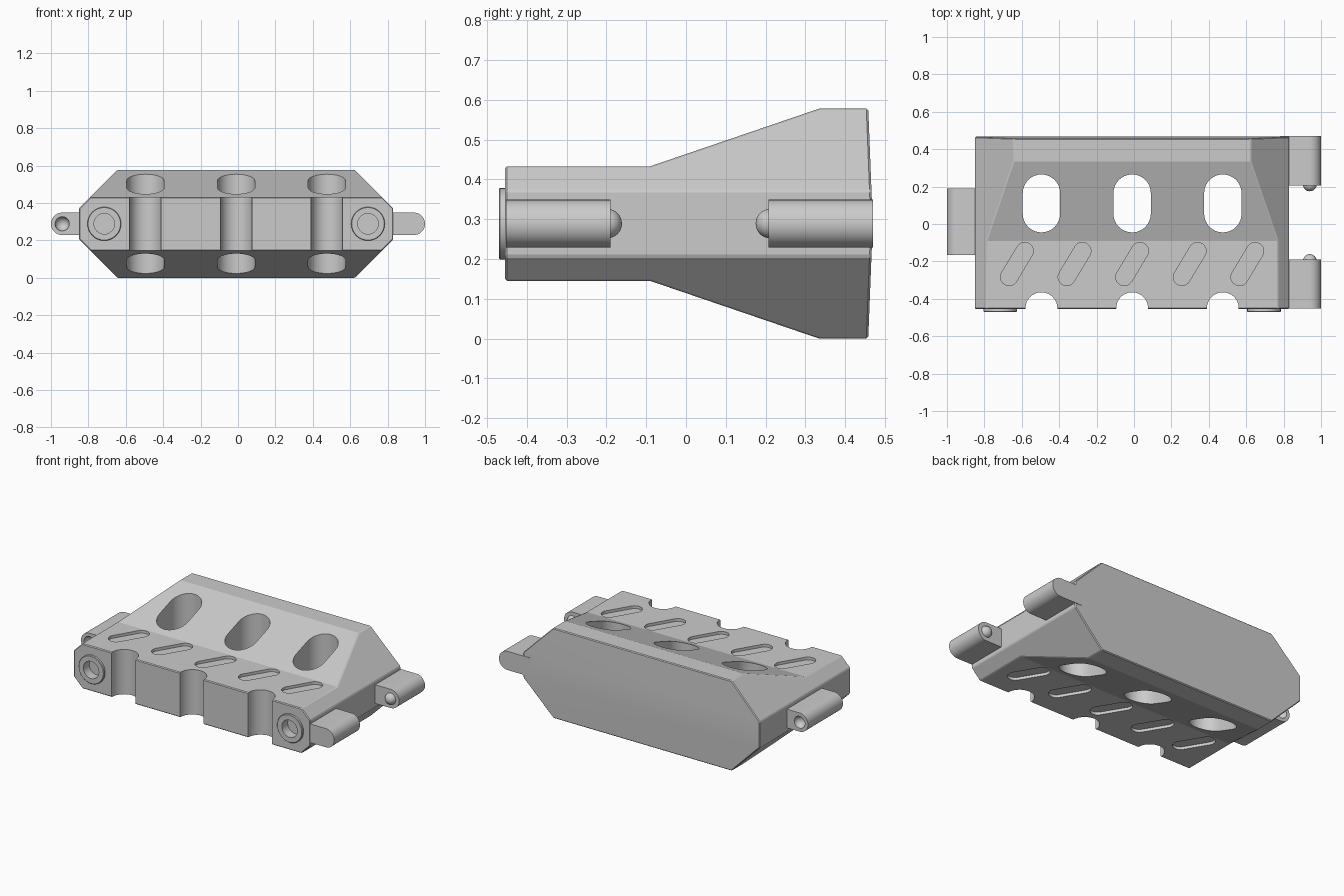
import bpy, bmesh, math
from mathutils import Matrix

if "Cube" in bpy.data.objects:
    bpy.data.objects.remove(bpy.data.objects["Cube"])

grey = bpy.data.materials.new("plain grey")
grey.diffuse_color = (0.6, 0.6, 0.6, 1)
grey.use_nodes = True
grey.node_tree.nodes["Principled BSDF"].inputs["Base Color"].default_value = (0.6, 0.6, 0.6, 1)

MID_X, MID_Z = -0.01, 0.289
AXIS = {"x": lambda u, v, w: (w, u, v),
        "y": lambda u, v, w: (u, w, v),
        "z": lambda u, v, w: (u, v, w)}


def finish(name, bm):
    """Turn all faces outward and make an object."""
    bm.normal_update()
    bmesh.ops.recalc_face_normals(bm, faces=bm.faces)
    if bm.calc_volume(signed=True) < 0:
        bmesh.ops.reverse_faces(bm, faces=bm.faces)
    mesh = bpy.data.meshes.new(name)
    bm.to_mesh(mesh)
    bm.free()
    mesh.materials.append(grey)
    ob = bpy.data.objects.new(name, mesh)
    bpy.context.collection.objects.link(ob)
    return ob


def prism(name, outline, axis, lo, hi):
    """Extrude a 2D outline along an axis from lo to hi."""
    bm = bmesh.new()
    face = bm.faces.new([bm.verts.new(AXIS[axis](u, v, lo)) for u, v in outline])
    top = bmesh.ops.extrude_face_region(bm, geom=[face], use_keep_orig=True)["geom"]
    bmesh.ops.translate(bm, vec=AXIS[axis](0, 0, hi - lo),
                        verts=[g for g in top if isinstance(g, bmesh.types.BMVert)])
    return finish(name, bm)


def ball(name, centre, radius):
    bm = bmesh.new()
    bmesh.ops.create_uvsphere(bm, u_segments=32, v_segments=16, radius=radius,
                              matrix=Matrix.Translation(centre))
    return finish(name, bm)


def slot(cx, cy, radius, half, angle, n=16):
    """Outline of a rounded slot whose straight axis lies at an angle."""
    pts = []
    for a in (angle, angle + math.pi):
        ex, ey = cx + half * math.cos(a), cy + half * math.sin(a)
        for i in range(n + 1):
            t = a - math.pi / 2 + math.pi * i / n
            pts.append((ex + radius * math.cos(t), ey + radius * math.sin(t)))
    return pts


def circle(cx, cy, radius, n=32):
    return [(cx + radius * math.cos(math.tau * i / n),
             cy + radius * math.sin(math.tau * i / n)) for i in range(n)]


def apply(ob, kind, **settings):
    mod = ob.modifiers.new(kind, kind)
    for key, value in settings.items():
        setattr(mod, key, value)
    bpy.context.view_layer.objects.active = ob
    bpy.ops.object.modifier_apply(modifier=mod.name)


def combine(ob, tool, operation="DIFFERENCE"):
    apply(ob, "BOOLEAN", object=tool, operation=operation, solver="EXACT")
    bpy.data.objects.remove(tool)


def soften(ob, width):
    apply(ob, "BEVEL", width=width, segments=1, limit_method="ANGLE",
          angle_limit=math.radians(25))


def smooth(ob):
    bpy.ops.object.select_all(action="DESELECT")
    ob.select_set(True)
    bpy.context.view_layer.objects.active = ob
    bpy.ops.object.shade_smooth_by_angle(angle=math.radians(15))


# Body: side profile intersected with a chamfered front outline
upper = [(-0.455, 0.144), (-0.09, 0.144), (0.335, 0.289), (0.458, 0.289), (0.467, 0.06)]
side = [(y, MID_Z + z) for y, z in upper] + [(y, MID_Z - z) for y, z in reversed(upper)]
body = prism("barrier_body", side, "x", -1, 1)
corner = [(0.84, 0.083), (0.61, 0.313)]
quarter = corner + [(-x, z) for x, z in reversed(corner)]
front = [(MID_X + x, MID_Z + z) for x, z in quarter]
front += [(MID_X + x, MID_Z - z) for x, z in reversed(quarter)]
combine(body, prism("front_cutter", front, "y", -1, 1), "INTERSECT")
soften(body, 0.005)

# Through slots and front notches
for i in (-1, 0, 1):
    x = MID_X + 0.485 * i
    combine(body, prism("slot_cutter", slot(x, 0.11, 0.1, 0.055, math.pi / 2), "z", -1, 1))
    combine(body, prism("notch_cutter", circle(x, -0.45, 0.085), "z", -1, 1))

# Slanted shallow grooves, turned over for the underside
for i in range(-2, 3):
    x = MID_X + 0.308 * i
    for flip in (1, -1):
        z = MID_Z + flip * 0.144
        shape = slot(x, -0.214, 0.046, 0.081, math.pi / 2 - flip * math.radians(31))
        combine(body, prism("groove_cutter", shape, "z", z - 0.018, z + 0.018))

# Round bosses with blind holes on the front
for s, label in ((-1, "right"), (1, "left")):
    x = MID_X + 0.705 * s
    boss = prism(label + "_boss", circle(x, MID_Z, 0.09), "y", -0.47, -0.42)
    soften(boss, 0.003)
    for part in (body, boss):
        combine(part, prism("hole_cutter", circle(x, MID_Z, 0.055), "y", -0.6, -0.41))
    smooth(boss)
smooth(body)


def lug(name, s, y0, y1):
    """Round-ended hinge block reaching out from one end of the body."""
    root, tip, r = s * 0.78, s * 0.94, 0.06
    pts = [(root, MID_Z - r)]
    pts += [(tip + s * r * math.cos(t), MID_Z + r * math.sin(t))
            for t in (math.pi * (i / 20 - 0.5) for i in range(21))]
    return prism(name, pts + [(root, MID_Z + r)], "y", y0, y1)


# Single socket lug on one end
socket = lug("socket_lug", -1, -0.165, 0.19)
for y in (-0.165, 0.19):
    combine(socket, ball("dimple_cutter", (-0.94, y, MID_Z), 0.038))
smooth(socket)

# Pair of lugs with domed pins on the other end
for label, y0, y1, y_pin in (("front", -0.452, -0.19, -0.198), ("back", 0.207, 0.47, 0.212)):
    smooth(lug(label + "_pin_lug", 1, y0, y1))
    smooth(ball(label + "_pin", (0.94, y_pin, MID_Z), 0.037))
